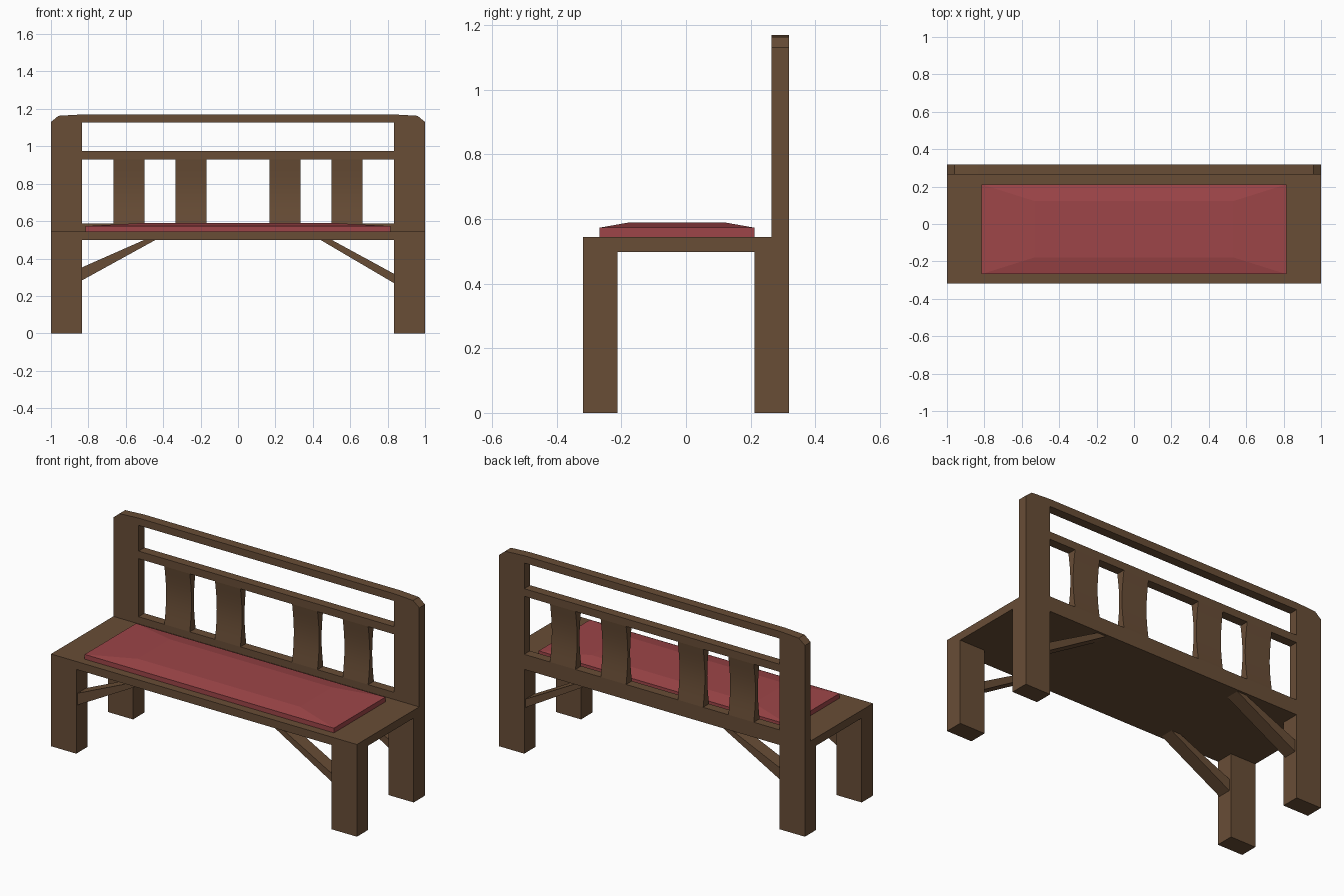
import bpy, bmesh, math

if "Cube" in bpy.data.objects:
    bpy.data.objects.remove(bpy.data.objects["Cube"])


def material(name, rgb):
    m = bpy.data.materials.new(name)
    m.diffuse_color = (*rgb, 1)
    m.use_nodes = True
    m.node_tree.nodes["Principled BSDF"].inputs["Base Color"].default_value = m.diffuse_color
    return m


wood = material("brown wood", (0.14, 0.075, 0.037))
cloth = material("red fabric", (0.34, 0.06, 0.065))


def finish(name, bm, mat):
    bmesh.ops.recalc_face_normals(bm, faces=bm.faces)
    me = bpy.data.meshes.new(name)
    bm.to_mesh(me)
    bm.free()
    me.materials.append(mat)
    ob = bpy.data.objects.new(name, me)
    bpy.context.collection.objects.link(ob)
    return ob


def prism(name, profile, a, b, axis="y", mat=wood):
    """Extrude a 2D profile (the other two axes) from a to b along the axis."""
    bm = bmesh.new()
    def place(p, t):
        return (p[0], t, p[1]) if axis == "y" else (t, p[0], p[1])
    lo = [bm.verts.new(place(p, a)) for p in profile]
    hi = [bm.verts.new(place(p, b)) for p in profile]
    bm.faces.new(lo)
    bm.faces.new(hi)
    n = len(profile)
    for i in range(n):
        j = (i + 1) % n
        bm.faces.new((lo[i], lo[j], hi[j], hi[i]))
    return finish(name, bm, mat)


def box(name, x0, x1, y0, y1, z0, z1, mat=wood):
    return prism(name, [(x0, z0), (x1, z0), (x1, z1), (x0, z1)], y0, y1, mat=mat)


# Seat board
box("seat", -1, 1, -0.318, 0.318, 0.498, 0.545)

# Cushion with a sloping rim up to a smaller flat top
bm = bmesh.new()
rings = []
for hx, y0, y1, z in ((0.815, -0.268, 0.212, 0.54),
                      (0.815, -0.268, 0.212, 0.573),
                      (0.53, -0.178, 0.122, 0.589)):
    rings.append([bm.verts.new(c) for c in
                  ((-hx, y0, z), (hx, y0, z), (hx, y1, z), (-hx, y1, z))])
bm.faces.new(rings[0])
bm.faces.new(rings[-1])
for r, s in zip(rings, rings[1:]):
    for i in range(4):
        j = (i + 1) % 4
        bm.faces.new((r[i], r[j], s[j], s[i]))
finish("cushion", bm, cloth)

# Legs, back posts and braces on both sides
for side, s in (("left", -1), ("right", 1)):
    xa, xb = sorted((s * 0.835, s))
    box(f"front_leg_{side}", xa, xb, -0.318, -0.212, 0, 0.5)
    box(f"back_leg_{side}", xa, xb, 0.212, 0.318, 0, 0.5)
    # Post with a clipped outer top corner
    prism(f"back_post_{side}",
          [(s * 0.835, 0.498), (s, 0.498), (s, 1.13),
           (s * 0.96, 1.163), (s * 0.835, 1.17)], 0.264, 0.318)
    # Slanted braces from leg to seat, slightly lower on the right
    low, high = (0.28, 0.35) if s < 0 else (0.265, 0.315)
    for end, y in (("front", -0.265), ("back", 0.265)):
        prism(f"{end}_brace_{side}",
              [(s * 0.84, low), (s * 0.84, high),
               (s * 0.5, 0.5), (s * 0.44, 0.5)], y - 0.04, y + 0.04)

# Horizontal back rails
for name, z0, z1 in (("lower_rail", 0.498, 0.587),
                     ("middle_rail", 0.93, 0.975),
                     ("top_rail", 1.127, 1.17)):
    box(name, -0.835, 0.835, 0.264, 0.318, z0, z1)

# Back slats, hollowed on front and back so they are thin at mid height
N = 8
zs = [0.587 + (0.93 - 0.587) * i / N for i in range(N + 1)]
half = [0.027 - 0.016 * math.sin(math.pi * i / N) for i in range(N + 1)]
slat = ([(0.291 - h, z) for h, z in zip(half, zs)] +
        [(0.291 + h, z) for h, z in reversed(list(zip(half, zs)))])
for i, x in enumerate((-0.583, -0.252, 0.252, 0.583)):
    ob = prism(f"back_slat_{i + 1}", slat, x - 0.083, x + 0.083, axis="x")
    bpy.ops.object.select_all(action="DESELECT")
    ob.select_set(True)
    bpy.context.view_layer.objects.active = ob
    bpy.ops.object.shade_smooth_by_angle(angle=math.radians(30))
